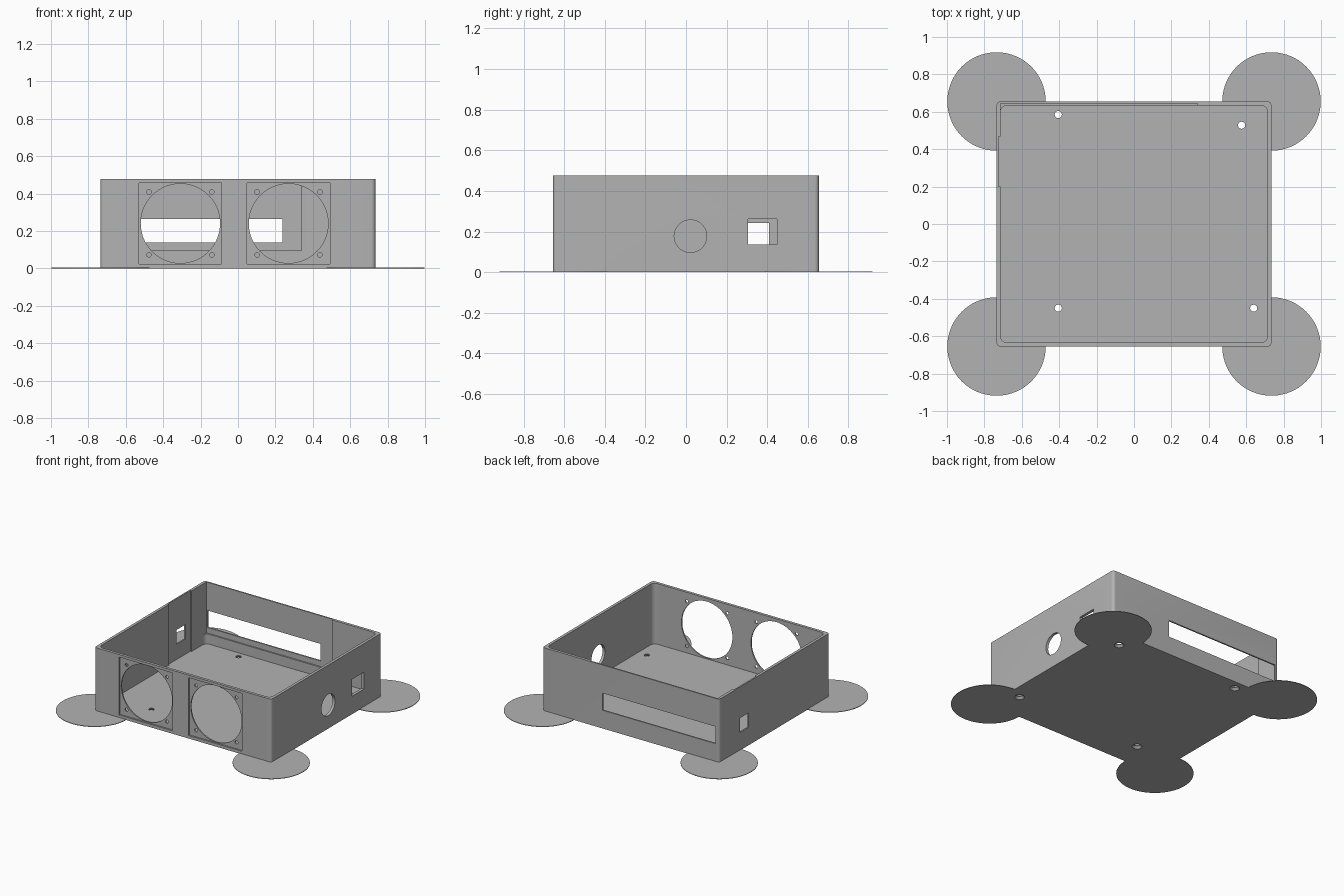
import bpy, bmesh, math
from mathutils import Matrix, Vector

if "Cube" in bpy.data.objects:
    bpy.data.objects.remove(bpy.data.objects["Cube"])

grey = bpy.data.materials.new("plain grey")
grey.use_nodes = True
colour = (0.45, 0.45, 0.45, 1)
grey.diffuse_color = colour
grey.node_tree.nodes["Principled BSDF"].inputs["Base Color"].default_value = colour

W, D, H = 0.735, 0.655, 0.477      # half width, half depth, height
T = 0.021                          # wall and floor thickness
RECESS = 0.011                     # depth of the thinned wall areas
HIGH = H + 0.1                     # cutters reach past the open top


def finish(name, bm):
    mesh = bpy.data.meshes.new(name)
    bm.to_mesh(mesh)
    bm.free()
    obj = bpy.data.objects.new(name, mesh)
    bpy.context.collection.objects.link(obj)
    mesh.materials.append(grey)
    return obj


def box(name, x, y, z, radius=0):
    """Box from (low, high) ranges, with optional rounded upright edges."""
    bm = bmesh.new()
    bmesh.ops.create_cube(bm, size=1)
    ranges = (x, y, z)
    for v in bm.verts:
        v.co = Vector([r[0] if c < 0 else r[1] for c, r in zip(v.co, ranges)])
    if radius:
        upright = [e for e in bm.edges
                   if abs(e.verts[0].co.z - e.verts[1].co.z) > 0.01]
        bmesh.ops.bevel(bm, geom=upright, offset=radius, segments=8,
                        profile=0.5, affect='EDGES')
    return finish(name, bm)


def cylinder(name, centre, r1, depth, axis='Z', r2=None, sides=64):
    turn = {'X': Matrix.Rotation(math.pi / 2, 4, 'Y'),
            'Y': Matrix.Rotation(math.pi / 2, 4, 'X'),
            'Z': Matrix.Identity(4)}[axis]
    bm = bmesh.new()
    bmesh.ops.create_cone(bm, cap_ends=True, segments=sides, radius1=r1,
                          radius2=r1 if r2 is None else r2, depth=depth,
                          matrix=Matrix.Translation(centre) @ turn)
    return finish(name, bm)


# Outer shell and the thin round pads under its corners
case = box("open_case", (-W, W), (-D, D), (0, H), 0.022)
pads = [cylinder("corner_pad", (sx * W, sy * D, 0.002), 0.263, 0.004, sides=96)
        for sx in (-1, 1) for sy in (-1, 1)]

# Interior
cuts = [box("cavity", (T - W, W - T), (T - D, D - T), (T, HIGH), 0.035)]

# Two fan mounts on the front: shallow square, big opening, four screw holes
for x in (-0.308, 0.27):
    z = 0.24
    cuts.append(box("fan_recess", (x - 0.221, x + 0.221), (-D - 0.1, RECESS - D),
                    (z - 0.217, z + 0.217)))
    cuts.append(cylinder("fan_opening", (x, -D, z), 0.212, 0.2, 'Y', sides=96))
    for sx in (-1, 1):
        for sz in (-1, 1):
            cuts.append(cylinder("fan_screw_hole", (x + sx * 0.168, -D, z + sz * 0.168),
                                 0.012, 0.2, 'Y', sides=24))

# Back slot with the thinned wall inside it
cuts.append(box("back_thinning", (T - W, 0.34), (D - 0.1, D - RECESS), (0.095, HIGH)))
cuts.append(box("back_slot", (-0.705, 0.237), (D - 0.1, D + 0.1), (0.137, 0.265)))

# Right wall socket with the thinned wall inside it
cuts.append(box("side_thinning", (RECESS - W, 0.1 - W), (0.2, 0.467), (T, HIGH)))
cuts.append(box("side_socket", (-W - 0.1, 0.1 - W), (0.305, 0.408), (0.135, 0.243)))

# Left wall openings
cuts.append(box("square_opening", (W - 0.1, W + 0.1), (0.305, 0.447), (0.135, 0.262)))
cuts.append(cylinder("round_opening", (W, 0.022, 0.177), 0.08, 0.2, 'X'))

# Countersunk floor holes
for x, y in ((-0.405, 0.585), (0.575, 0.528), (-0.405, -0.45), (0.64, -0.45)):
    cuts.append(cylinder("floor_hole", (x, y, 0), 0.019, 0.2, sides=32))
    cuts.append(cylinder("countersink", (x, y, 0.005), 0.039, 0.022, r2=0.019, sides=32))

# Join the pads, cut the openings, then keep only the finished case
for helpers, operation in ((pads, 'UNION'), (cuts, 'DIFFERENCE')):
    for helper in helpers:
        helper.hide_render = True
        mod = case.modifiers.new(helper.name, 'BOOLEAN')
        mod.operation = operation
        mod.solver = 'EXACT'
        mod.object = helper
graph = bpy.context.evaluated_depsgraph_get()
result = bpy.data.meshes.new_from_object(case.evaluated_get(graph))
case.modifiers.clear()
case.data = result
case.data.materials.clear()
case.data.materials.append(grey)
for helper in pads + cuts:
    bpy.data.objects.remove(helper)

bpy.ops.object.select_all(action='DESELECT')
case.select_set(True)
bpy.context.view_layer.objects.active = case
bpy.ops.object.shade_smooth_by_angle(angle=math.radians(30))
